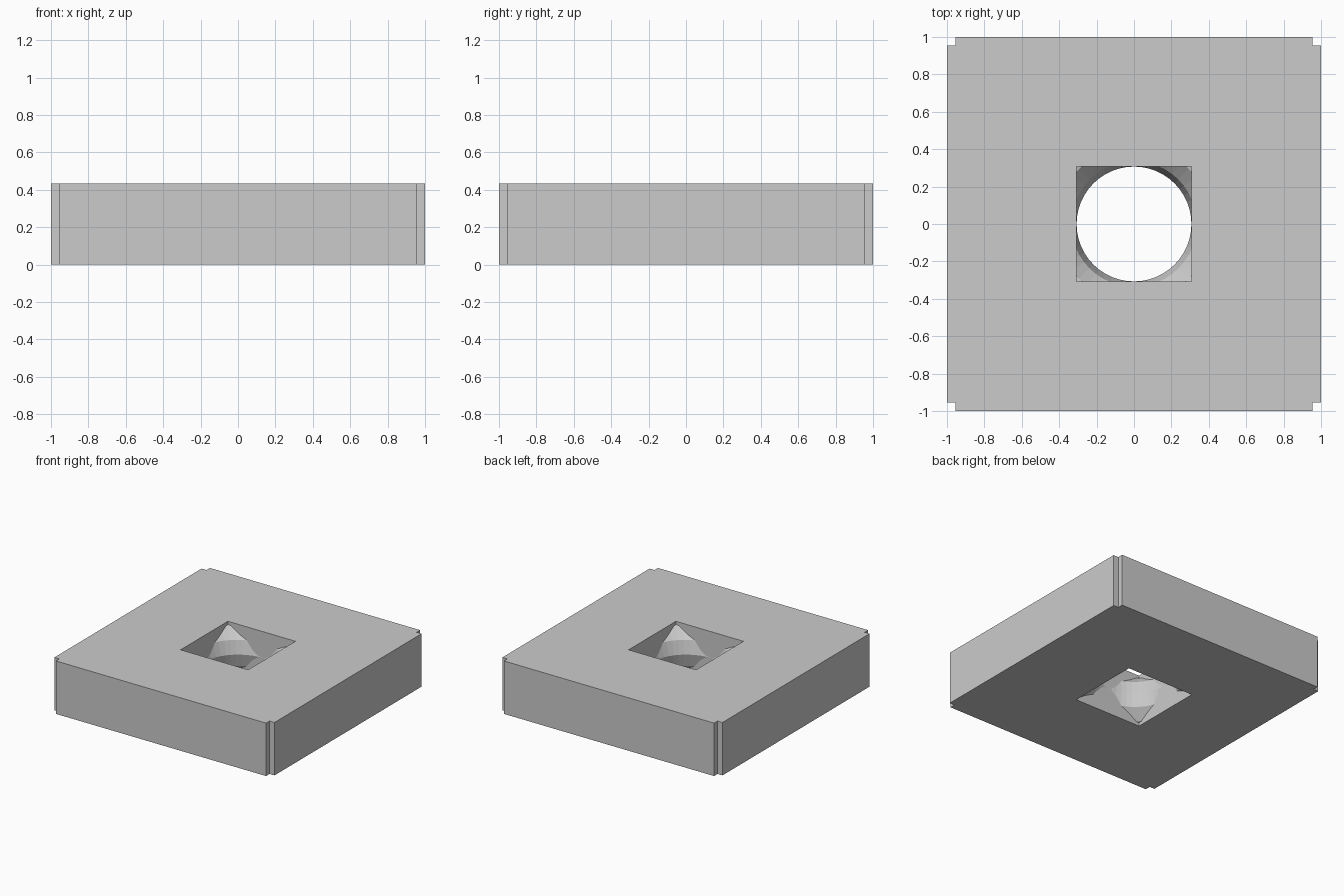
import bpy, bmesh

if "Cube" in bpy.data.objects:
    bpy.data.objects.remove(bpy.data.objects["Cube"])

H, N, S = 0.435, 0.045, 0.307   # plate height, corner notch, half hole width

# Square plate with notched corners and a square through-hole
def prism(name, pts, z0, z1):
    bm = bmesh.new()
    face = bm.faces.new([bm.verts.new((x, y, z0)) for x, y in pts])
    top = bmesh.ops.extrude_face_region(bm, geom=[face])["geom"]
    bmesh.ops.translate(bm, vec=(0, 0, z1 - z0),
                        verts=[v for v in top if isinstance(v, bmesh.types.BMVert)])
    bmesh.ops.recalc_face_normals(bm, faces=bm.faces)
    me = bpy.data.meshes.new(name)
    bm.to_mesh(me)
    bm.free()
    ob = bpy.data.objects.new(name, me)
    bpy.context.collection.objects.link(ob)
    return ob

outline = []
corner = [(1, 1 - N), (1 - N, 1 - N), (1 - N, 1)]
for _ in range(4):
    outline += corner
    corner = [(-y, x) for x, y in corner]
plate = prism("plate", outline, 0, H)

cutter = prism("hole_cutter", [(S, S), (-S, S), (-S, -S), (S, -S)], -0.1, H + 0.1)
cutter.hide_render = True
cutter.hide_set(True)
mod = plate.modifiers.new("square_hole", "BOOLEAN")
mod.operation = "DIFFERENCE"
mod.solver = "EXACT"
mod.object = cutter

# Ring embedded in the plate, bulging into the corners of the hole
r = H / 2 - 0.001
bpy.ops.mesh.primitive_torus_add(major_segments=48, minor_segments=12,
                                 major_radius=S + r, minor_radius=r,
                                 location=(0, 0, H / 2))
bpy.context.object.name = "inner_ring"
